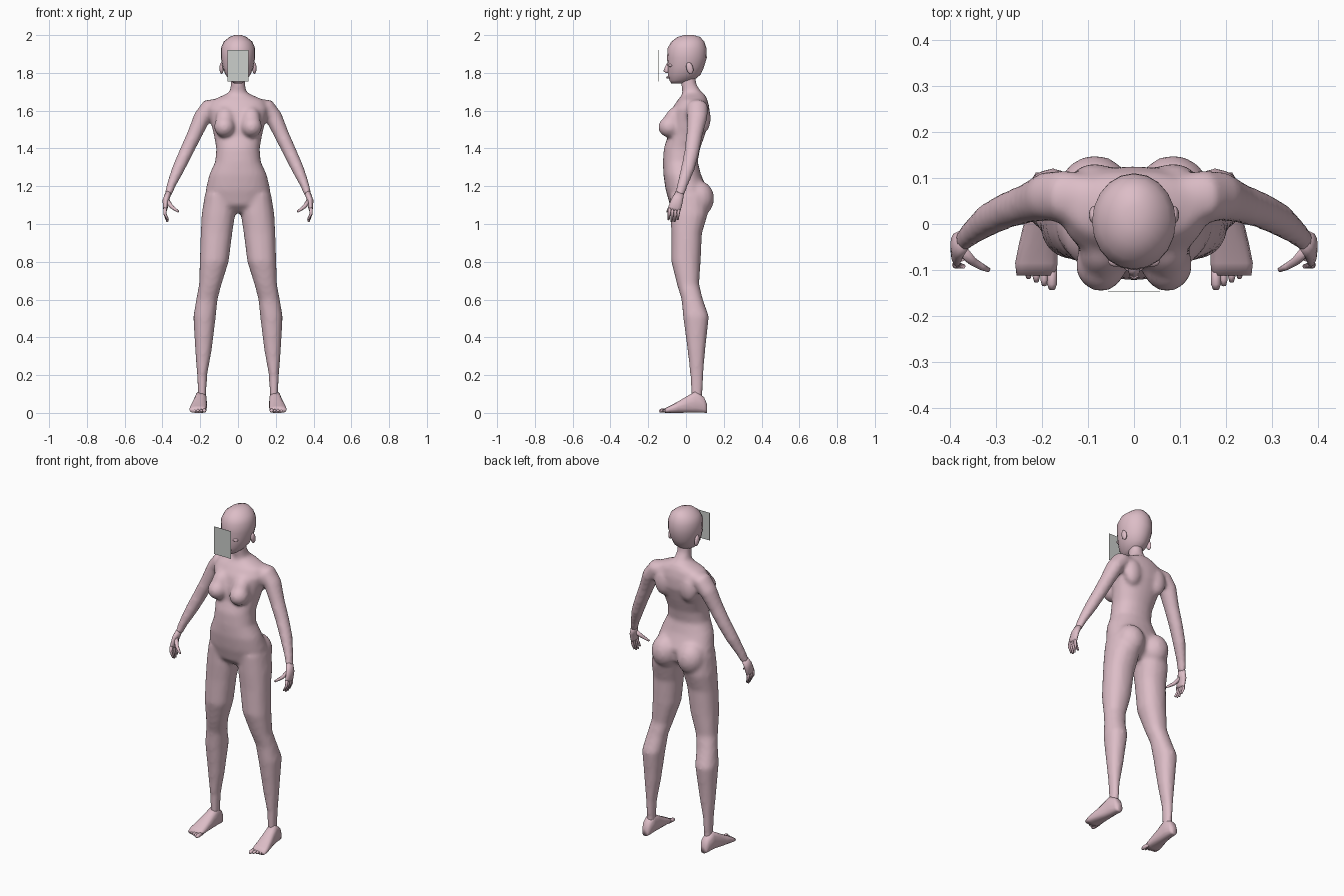
import bpy
import bmesh
from math import sin, cos, pi, copysign
from mathutils import Vector, Matrix

default_cube = bpy.data.objects.get("Cube")
if default_cube:
    bpy.data.objects.remove(default_cube, do_unlink=True)


def make_material(name, color):
    material = bpy.data.materials.new(name)
    material.use_nodes = True
    material.diffuse_color = color
    material.node_tree.nodes["Principled BSDF"].inputs["Base Color"].default_value = color
    return material


skin = make_material("pale pink skin", (0.72, 0.51, 0.57, 1))
grey = make_material("plain grey", (0.60, 0.62, 0.60, 1))


def finish(name, bm, material=skin, smooth=True):
    """Turn a bmesh into a named, coloured object."""
    bmesh.ops.recalc_face_normals(bm, faces=bm.faces[:])
    mesh = bpy.data.meshes.new(name)
    bm.to_mesh(mesh)
    bm.free()
    mesh.materials.append(material)
    for face in mesh.polygons:
        face.use_smooth = smooth
    obj = bpy.data.objects.new(name, mesh)
    bpy.context.collection.objects.link(obj)
    return obj


def add_modifier(obj, kind, **settings):
    modifier = obj.modifiers.new(kind.title(), kind)
    for key, value in settings.items():
        setattr(modifier, key, value)


def loft(bm, rings, sides=16, power=0.9):
    """Skin a closed tube over rings of (centre, first radius vector, second radius vector)."""
    loops = []
    for centre, u, v in rings:
        loop = []
        for i in range(sides):
            c, s = cos(2 * pi * i / sides), sin(2 * pi * i / sides)
            c, s = copysign(abs(c) ** power, c), copysign(abs(s) ** power, s)
            loop.append(bm.verts.new(Vector(centre) + u * c + v * s))
        loops.append(loop)
    for a, b in zip(loops, loops[1:]):
        for i in range(sides):
            j = (i + 1) % sides
            bm.faces.new((a[i], a[j], b[j], b[i]))
    bm.faces.new(loops[0])
    bm.faces.new(loops[-1])


def level_ring(z, x, half_width, front, back):
    """Horizontal ring given by its width, front and back."""
    return ((x, (front + back) / 2, z), Vector((half_width, 0, 0)),
            Vector((0, (back - front) / 2, 0)))


def limb(bm, points, side, sides=12):
    """Tube whose rings stand square to a path of (x, y, z, thickness, depth)."""
    centres = [Vector((p[0] * side, p[1], p[2])) for p in points]
    rings = []
    for i, p in enumerate(points):
        along = centres[min(i + 1, len(points) - 1)] - centres[max(i - 1, 0)]
        across = along.cross(Vector((0, 1, 0))).normalized()
        deep = across.cross(along).normalized()
        rings.append((centres[i], across * p[3], deep * p[4]))
    loft(bm, rings, sides, 1)


def ball(bm, place, size, tilt=0):
    matrix = (Matrix.Translation(place) @ Matrix.Rotation(tilt, 4, "X")
              @ Matrix.Diagonal((*size, 1)))
    bmesh.ops.create_uvsphere(bm, u_segments=16, v_segments=10, radius=1, matrix=matrix)


# Torso and neck: height, half width, front, back
torso = [
    (1.06, .05, -.04, .05), (1.10, .15, -.085, .10), (1.18, .172, -.108, .115),
    (1.26, .153, -.12, .08), (1.33, .121, -.122, .062), (1.40, .115, -.118, .075),
    (1.47, .128, -.095, .10), (1.55, .147, -.09, .125), (1.61, .16, -.075, .125),
    (1.655, .14, -.045, .115), (1.685, .07, -.02, .10), (1.70, .044, -.02, .08),
    (1.74, .038, -.025, .055), (1.80, .036, -.03, .05),
]
# Leg: height, centre, half width, front, back
leg = [
    (1.16, .10, .075, -.085, .11), (1.05, .104, .089, -.083, .115),
    (.95, .114, .084, -.078, .085), (.80, .126, .077, -.078, .078),
    (.68, .147, .060, -.048, .070), (.60, .165, .057, -.024, .09),
    (.51, .177, .060, -.016, .122), (.33, .183, .044, .008, .102),
    (.20, .19, .027, .022, .092), (.10, .19, .022, .026, .088), (.05, .192, .022, .028, .09),
]
# Arm: position, thickness, depth
arm = [
    (.10, .055, 1.63, .035, .05), (.15, .06, 1.615, .05, .058), (.19, .06, 1.565, .046, .054),
    (.23, .045, 1.475, .040, .044), (.275, .03, 1.38, .037, .040),
    (.315, .01, 1.295, .034, .037), (.352, -.018, 1.21, .025, .029),
    (.372, -.037, 1.15, .019, .026),
]

bm = bmesh.new()
loft(bm, [level_ring(z, 0, w, f, b) for z, w, f, b in torso], 24)
for side in (-1, 1):
    loft(bm, [level_ring(z, x * side, w, f, b) for z, x, w, f, b in leg])
    limb(bm, arm, side, 16)
    ball(bm, (.072 * side, -.088, 1.515), (.056, .06, .056), .3)
    ball(bm, (.068 * side, -.07, 1.555), (.05, .045, .07), -.4)
    ball(bm, (.085 * side, .066, 1.135), (.082, .084, .095))
    ball(bm, (.085 * side, .09, 1.56), (.055, .042, .08))
body = finish("body", bm)
add_modifier(body, "REMESH", mode="VOXEL", voxel_size=0.011, use_smooth_shade=True)
add_modifier(body, "SMOOTH", factor=0.5, iterations=8)

# Head: height, half width, front, back
head = [
    (1.745, .022, -.078, -.01), (1.76, .042, -.087, .04), (1.79, .066, -.096, .077),
    (1.83, .082, -.098, .095), (1.88, .091, -.10, .110), (1.93, .091, -.098, .109),
    (1.965, .076, -.078, .097), (1.99, .045, -.045, .075), (2.0, .018, -.01, .04),
]
bm = bmesh.new()
loft(bm, [level_ring(z, 0, w, f, b) for z, w, f, b in head], 20, 1)
finish("head", bm)

# Face details
bm = bmesh.new()
loft(bm, [level_ring(1.85, 0, .007, -.103, -.08), level_ring(1.81, 0, .013, -.120, -.08),
          level_ring(1.80, 0, .012, -.108, -.08)], 8)
finish("nose", bm)
bm = bmesh.new()
ball(bm, (0, -.093, 1.776), (.022, .012, .007))
finish("lips", bm)

for side, label in ((1, "left"), (-1, "right")):
    bm = bmesh.new()
    ball(bm, (.038 * side, -.081, 1.84), (.018, .012, .009))
    finish(label + "_eyelid", bm)

    bm = bmesh.new()
    ball(bm, (.087 * side, .02, 1.825), (.011, .018, .032), .25)
    finish(label + "_ear", bm)

    # Hand: flat palm, four fingers fanned along y, thumb reaching forward
    bm = bmesh.new()
    limb(bm, [(.368, -.033, 1.165, .016, .023), (.382, -.047, 1.125, .017, .031),
              (.385, -.060, 1.085, .013, .034), (.384, -.062, 1.07, .008, .032)], side)
    for i in range(4):
        y = -.086 + .016 * i
        tip = 1.022 - .012 * sin(pi * i / 3)
        limb(bm, [(.385, y, 1.085, .009, .009), (.387, y - .003, 1.055, .008, .008),
                  (.376 - .006 * (3 - i) / 3, y - .006, tip, .005, .005)], side, 8)
    limb(bm, [(.376, -.055, 1.125, .013, .013), (.352, -.080, 1.092, .010, .010),
              (.332, -.092, 1.077, .008, .008), (.315, -.100, 1.065, .005, .005)], side, 8)
    finish(label + "_hand", bm)

    # Foot: rings from heel to ball as y, centre, half width, height
    foot = [(.112, .195, .018, .045), (.095, .195, .028, .085), (.05, .197, .032, .115),
            (.01, .201, .036, .092), (-.04, .207, .042, .062), (-.085, .212, .046, .038),
            (-.112, .212, .043, .024)]
    bm = bmesh.new()
    loft(bm, [((x * side, y, h / 2), Vector((w, 0, 0)), Vector((0, 0, h / 2)))
              for y, x, w, h in foot], 14, 0.75)
    for i in range(5):
        x, r = .178 + .017 * i, (.011 if i == 0 else .008)
        reach = -.142 + .008 * i
        limb(bm, [(x, -.085, .014, r, r), (x, reach + .012, .012, r, r),
                  (x, reach, .009, r * .6, r * .6)], side, 8)
    finish(label + "_foot", bm)

# Flat plate in front of the face
bm = bmesh.new()
bmesh.ops.create_cube(bm, size=1, matrix=Matrix.Translation((0, -.146, 1.837))
                      @ Matrix.Diagonal((.112, .002, .166, 1)))
finish("face_plate", bm, grey, smooth=False)
